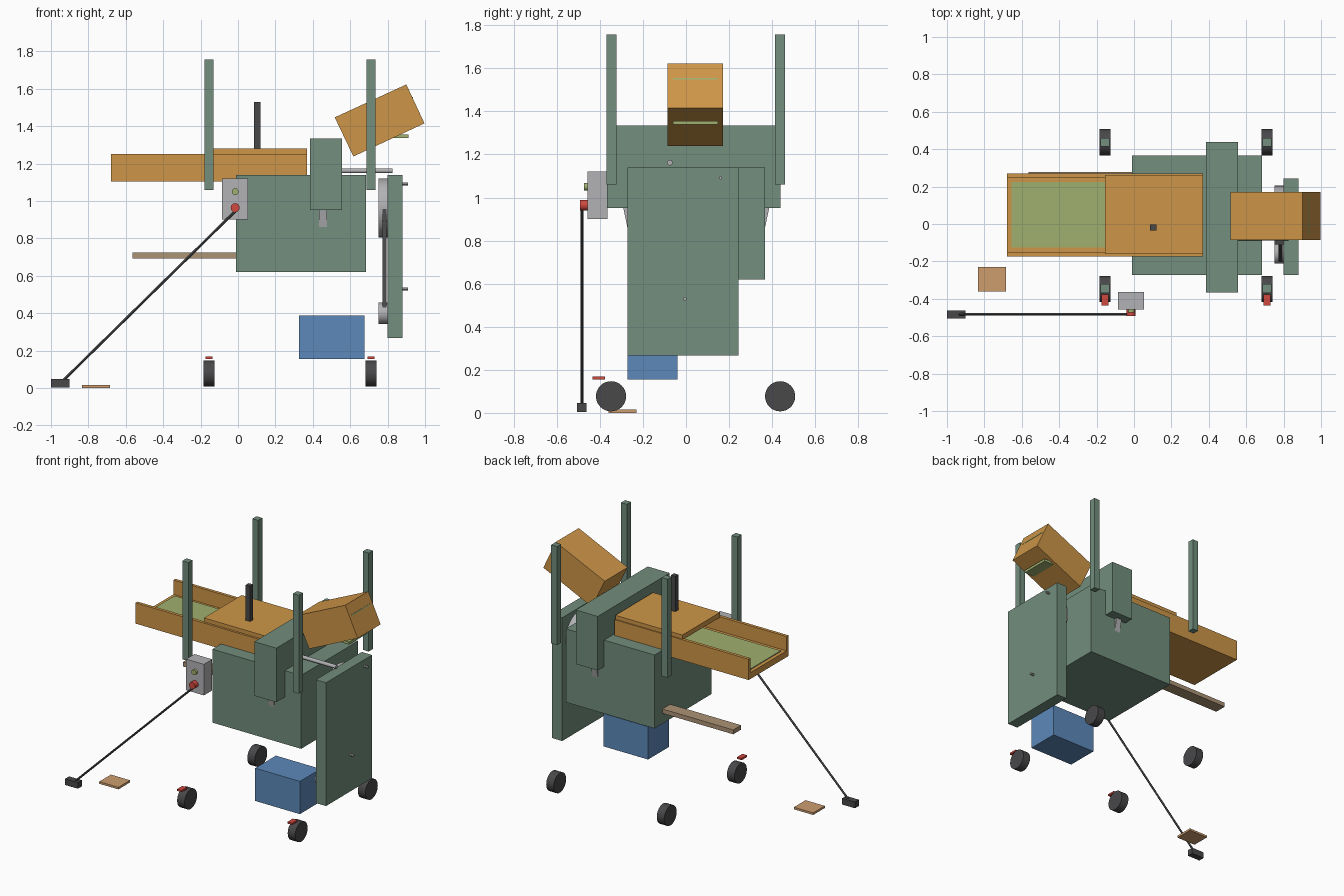
import bpy, bmesh, math
from mathutils import Vector

if "Cube" in bpy.data.objects:
    bpy.data.objects.remove(bpy.data.objects["Cube"])


def material(name, rgb):
    m = bpy.data.materials.new(name)
    lin = [(c / 255 / 12.92) if c < 10 else ((c / 255 + 0.055) / 1.055) ** 2.4 for c in rgb]
    m.diffuse_color = (*lin, 1)
    m.use_nodes = True
    m.node_tree.nodes["Principled BSDF"].inputs["Base Color"].default_value = m.diffuse_color
    return m


GREEN = material("machine_green", (114, 142, 125))
ORANGE = material("orange", (206, 150, 72))
LIME = material("pale_green", (160, 176, 112))
BLUE = material("blue", (93, 137, 186))
TAN = material("tan", (205, 157, 110))
WOOD = material("wood_brown", (172, 147, 116))
GRAY = material("light_gray", (178, 178, 181))
BLACK = material("charcoal", (72, 72, 74))
RED = material("red", (208, 72, 62))


def mesh_object(name, bm, mat):
    bmesh.ops.recalc_face_normals(bm, faces=bm.faces)
    me = bpy.data.meshes.new(name)
    bm.to_mesh(me)
    bm.free()
    me.materials.append(mat)
    ob = bpy.data.objects.new(name, me)
    bpy.context.collection.objects.link(ob)
    return ob


def box(name, x, y, z, mat):
    """Box from (min, max) ranges."""
    bm = bmesh.new()
    bmesh.ops.create_cube(bm, size=1)
    for v in bm.verts:
        v.co = [r[0] + (c + 0.5) * (r[1] - r[0]) for r, c in zip((x, y, z), v.co)]
    return mesh_object(name, bm, mat)


def rod(name, a, b, r, mat, sides=32):
    """Cylinder between two points."""
    a, b = Vector(a), Vector(b)
    bpy.ops.mesh.primitive_cylinder_add(vertices=sides, radius=r, depth=(b - a).length,
                                        location=(a + b) / 2)
    ob = bpy.context.object
    ob.name = name
    ob.rotation_mode = 'QUATERNION'
    ob.rotation_quaternion = (b - a).to_track_quat('Z', 'Y')
    ob.data.materials.append(mat)
    bpy.ops.object.shade_smooth_by_angle()
    return ob


def prism(name, pts, axis, lo, hi, mat):
    """Extrude a 2D profile along x (axis 0) or y (axis 1)."""
    bm = bmesh.new()
    place = lambda p, d: (d, *p) if axis == 0 else (p[0], d, p[1])
    f = bm.faces.new([bm.verts.new(place(p, lo)) for p in pts])
    ext = bmesh.ops.extrude_face_region(bm, geom=[f])
    for v in ext["geom"]:
        if isinstance(v, bmesh.types.BMVert):
            v.co[axis] = hi
    return mesh_object(name, bm, mat)


# Cabinet, cutter bridge and belt guard
box("cabinet", (-0.01, 0.685), (-0.272, 0.367), (0.62, 1.14), GREEN)
box("cutter_bridge", (0.385, 0.557), (-0.367, 0.438), (0.952, 1.335), GREEN)
box("belt_guard", (0.80, 0.88), (-0.272, 0.243), (0.267, 1.14), GREEN)

# Gray tapered pieces peeking out below the bridge ends
for side, y, s in (("front", -0.272, -1), ("back", 0.367, 1)):
    prism("bridge_foot_" + side, [(y - s * 0.02, 0.86), (y, 0.86), (y + s * 0.02, 0.955),
                                  (y - s * 0.02, 0.955)], 0, 0.433, 0.477, GRAY)

# Infeed trough with lining, lid and handle
X = (-0.68, 0.37)
box("trough_floor", X, (-0.175, 0.27), (1.105, 1.15), ORANGE)
box("trough_wall_front", X, (-0.175, -0.153), (1.105, 1.252), ORANGE)
box("trough_wall_back", X, (0.248, 0.27), (1.105, 1.252), ORANGE)
box("trough_lining", (-0.655, 0.36), (-0.125, 0.225), (1.148, 1.156), LIME)
box("trough_lid", (-0.155, 0.37), (-0.16, 0.262), (1.245, 1.28), ORANGE)
box("lid_handle", (0.085, 0.12), (-0.036, -0.002), (1.28, 1.53), BLACK)

# Tilted outlet hood with its slots
prism("outlet_hood", [(0.517, 1.447), (0.90, 1.623), (0.997, 1.415), (0.617, 1.238)],
      1, -0.085, 0.172, ORANGE)
box("hood_tongue", (0.78, 0.912), (-0.06, 0.148), (1.338, 1.356), LIME)
prism("hood_slot", [(0.932, 1.546), (0.929, 1.554), (0.934, 1.556), (0.937, 1.548)],
      1, -0.06, 0.148, LIME)

# Corner posts, wheels and brake pedals
for i, x in enumerate((-0.155, 0.711)):
    for j, (py, wy) in enumerate(((-0.345, -0.348), (0.437, 0.437))):
        tag = ("left", "right")[i] + "_" + ("front", "back")[j]
        box("post_" + tag, (x - 0.023, x + 0.023), (py - 0.023, py + 0.023), (1.06, 1.757), GREEN)
        rod("wheel_" + tag, (x - 0.029, wy, 0.077), (x + 0.029, wy, 0.077), 0.07, BLACK)
    box("brake_pedal_" + ("left", "right")[i], (x - 0.018, x + 0.018), (-0.435, -0.376),
        (0.155, 0.168), RED)

# Motor, pulleys and belt
box("motor", (0.325, 0.675), (-0.272, -0.04), (0.155, 0.387), BLUE)
big, small = (0.048, 0.963, 0.157), (-0.155, 0.40, 0.057)
for name, (y, z, r) in (("big_pulley", big), ("small_pulley", small)):
    rod(name, (0.752, y, z), (0.808, y, z), r, GRAY, 48)
dy, dz = big[0] - small[0], big[1] - small[1]
dist = math.hypot(dy, dz)
base = math.atan2(dz, dy)
spread = math.acos((big[2] - small[2]) / dist)
for tag, s in (("front", 1), ("back", -1)):
    # outer tangent run of the belt on each side of the pulleys
    a = base + math.pi - s * spread
    n = (math.cos(a), math.sin(a))
    pts = [(y + n[0] * (r - o), z + n[1] * (r - o))
           for (y, z, r), o in ((big, 0.004), (small, 0.004), (small, 0.018), (big, 0.018))]
    prism("belt_run_" + tag, pts, 0, 0.773, 0.795, BLACK)

# Feed shaft and guard bolts
rod("feed_shaft", (0.55, -0.075, 1.162), (0.825, -0.075, 1.162), 0.013, GRAY, 16)
rod("guard_bolt_upper", (0.87, 0.16, 1.092), (0.91, 0.16, 1.092), 0.008, GRAY, 12)
rod("guard_bolt_lower", (0.87, -0.005, 0.53), (0.91, -0.005, 0.53), 0.008, GRAY, 12)

# Wooden arm on the left of the cabinet
box("wooden_arm", (-0.565, 0.0), (0.19, 0.278), (0.693, 0.724), WOOD)

# Switch box, stop knob and foot lever
box("switch_box", (-0.086, 0.053), (-0.457, -0.364), (0.90, 1.12), GRAY)
rod("start_button", (-0.015, -0.45, 1.05), (-0.015, -0.474, 1.05), 0.018, LIME)
rod("stop_knob", (-0.015, -0.45, 0.964), (-0.015, -0.493, 0.964), 0.024, RED)
rod("foot_lever", (-0.012, -0.483, 0.948), (-0.94, -0.483, 0.035), 0.007, BLACK, 12)
box("foot_pedal", (-1.0, -0.90), (-0.506, -0.462), (0.003, 0.047), BLACK)

# Loose floor plate
box("floor_plate", (-0.835, -0.685), (-0.36, -0.23), (0.0, 0.015), TAN)
